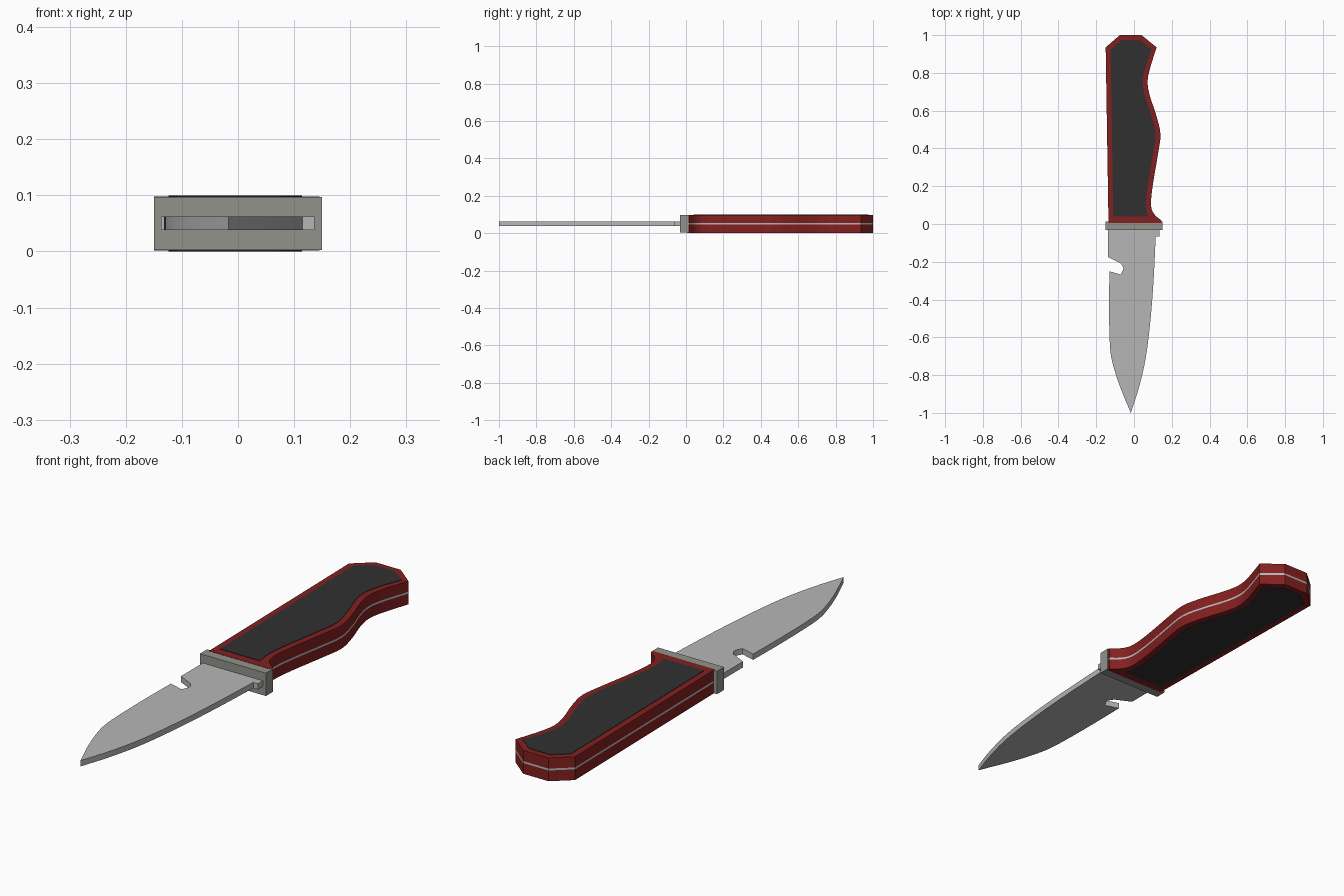
import bpy, bmesh, math
from mathutils import Vector

if "Cube" in bpy.data.objects:
    bpy.data.objects.remove(bpy.data.objects["Cube"])


def material(name, rgb):
    m = bpy.data.materials.new(name)
    m.diffuse_color = (*rgb, 1)
    m.use_nodes = True
    m.node_tree.nodes["Principled BSDF"].inputs["Base Color"].default_value = m.diffuse_color
    return m


RED = material("dark red", (0.23, 0.014, 0.014))
BLACK = material("charcoal", (0.03, 0.03, 0.03))
STEEL = material("blade steel", (0.47, 0.47, 0.47))
GUARD = material("guard grey", (0.29, 0.29, 0.265))


def smooth_path(pts, steps=4):
    """Catmull-Rom curve through the given points."""
    p = [Vector(q) for q in pts]
    p = [2 * p[0] - p[1]] + p + [2 * p[-1] - p[-2]]
    out = []
    for a, b, c, d in zip(p, p[1:], p[2:], p[3:]):
        for i in range(steps):
            t = i / steps
            v = 0.5 * (2 * b + (c - a) * t + (2 * a - 5 * b + 4 * c - d) * t ** 2
                       + (3 * b - a - 3 * c + d) * t ** 3)
            out.append(tuple(v))
    return out + [tuple(pts[-1])]


def slab(name, outline, z0, z1, mat):
    """Extrude a flat outline from z0 to z1."""
    bm = bmesh.new()
    face = bm.faces.new([bm.verts.new((x, y, z0)) for x, y in outline])
    ext = bmesh.ops.extrude_face_region(bm, geom=[face])
    verts = [v for v in ext["geom"] if isinstance(v, bmesh.types.BMVert)]
    bmesh.ops.translate(bm, verts=verts, vec=(0, 0, z1 - z0))
    bmesh.ops.recalc_face_normals(bm, faces=bm.faces)
    me = bpy.data.meshes.new(name)
    bm.to_mesh(me)
    bm.free()
    me.materials.append(mat)
    ob = bpy.data.objects.new(name, me)
    bpy.context.collection.objects.link(ob)
    bpy.context.view_layer.objects.active = ob
    ob.select_set(True)
    bpy.ops.object.shade_smooth_by_angle(angle=math.radians(20))
    ob.select_set(False)
    return ob


# Handle: wavy finger grip on +x, straight back on -x, clipped butt
grip = [(0.12, 0.935), (0.085, 0.825), (0.072, 0.75), (0.085, 0.675),
        (0.118, 0.575), (0.14, 0.475), (0.127, 0.37), (0.1, 0.21),
        (0.09, 0.105), (0.105, 0.055), (0.145, 0.018)]
handle = ([(-0.135, 0.005), (-0.15, 0.935), (-0.075, 1.0), (0.04, 1.0)]
          + smooth_path(grip) + [(0.145, 0.005)])
slab("handle_scale_lower", handle, 0.002, 0.046, RED)
slab("handle_scale_upper", handle, 0.054, 0.098, RED)
slab("handle_liner", handle, 0.046, 0.054, STEEL)

# Dark grip panels, slightly raised on both faces
inner = [(0.095, 0.925)] + [(x - 0.026, y) for x, y in grip[1:9]] + [(0.073, 0.04)]
panel = ([(-0.11, 0.04), (-0.124, 0.923), (-0.066, 0.975), (0.031, 0.975)]
         + smooth_path(inner))
for side, z in (("lower", 0.0), ("upper", 0.096)):
    slab("grip_panel_" + side, panel, z, z + 0.004, BLACK)

# Guard
slab("guard", [(-0.15, -0.033), (0.15, -0.033), (0.15, 0.013), (-0.15, 0.013)],
     0.003, 0.097, GUARD)

# Blade: notched spine on -x, curved edge on +x, short heel by the guard
notch = smooth_path([(-0.07, -0.208), (-0.056, -0.235), (-0.07, -0.268)], 3)
spine = smooth_path([(-0.13, -0.25), (-0.132, -0.42), (-0.13, -0.58), (-0.123, -0.69),
                     (-0.1, -0.785), (-0.065, -0.885), (-0.017, -1.0)])
edge = smooth_path([(-0.017, -1.0), (0.025, -0.87), (0.062, -0.71), (0.088, -0.5),
                    (0.104, -0.29), (0.115, -0.065)])
blade = ([(-0.137, -0.02), (-0.137, -0.175)] + notch + spine + edge[1:]
         + [(0.136, -0.065), (0.136, -0.02)])
slab("blade", blade, 0.038, 0.062, STEEL)
